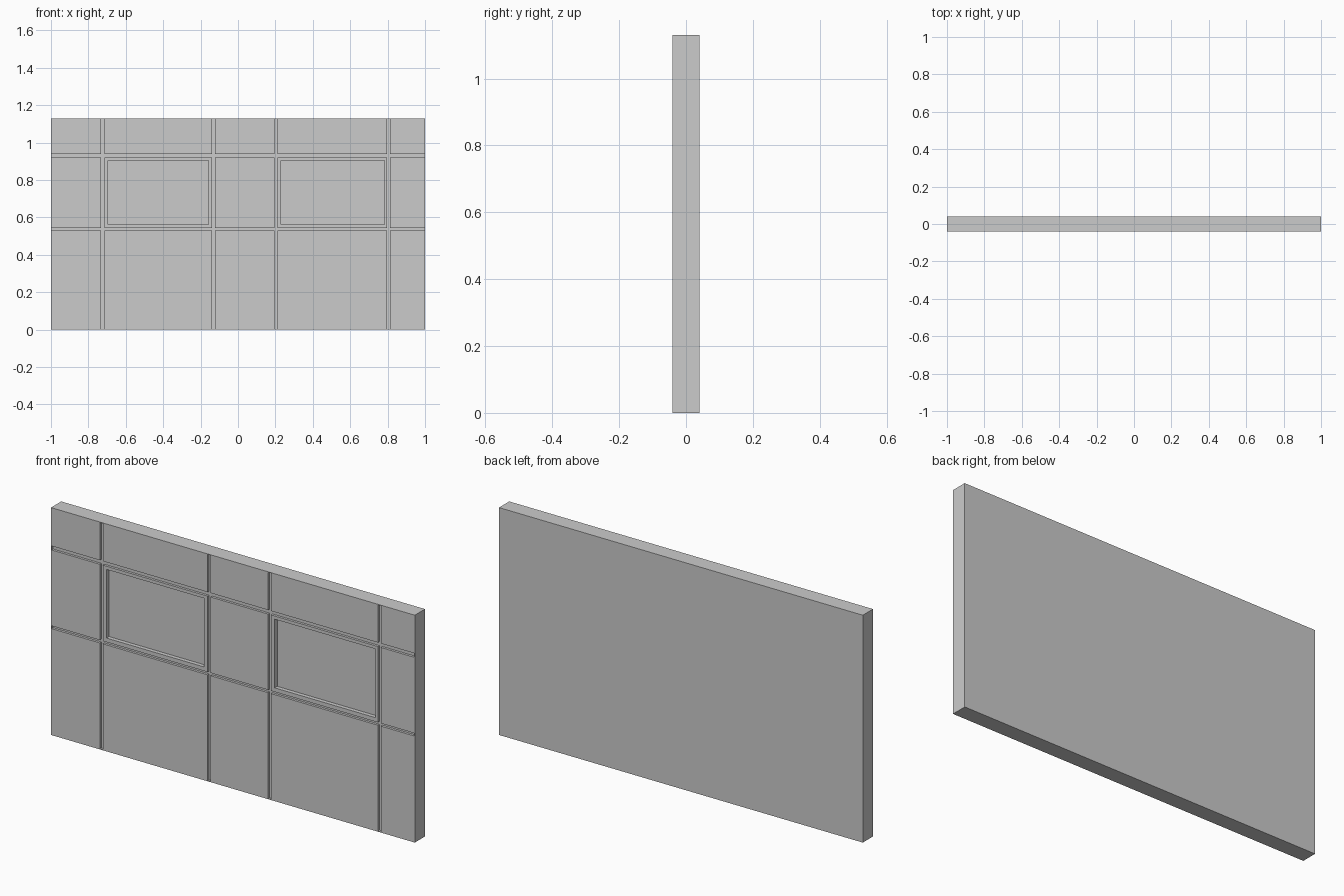
import bpy, bmesh

if "Cube" in bpy.data.objects:
    bpy.data.objects.remove(bpy.data.objects["Cube"])

WIDTH, HEIGHT = 2.0, 1.13
FRONT, BACK = -0.04, 0.04
GROOVE, RECESS, RIM = 0.012, 0.02, 0.003

# Groove bands and sunken window rectangles on the front
v_grooves = [(-0.732, -0.715), (-0.139, -0.123), (0.194, 0.21), (0.797, 0.813)]
h_grooves = [(0.529, 0.543), (0.92, 0.94)]
win_x = [(-0.695, -0.158), (0.23, 0.783)]
win_z = (0.563, 0.904)


def within(v, span):
    return span[0] < v < span[1]


def breaks(size0, size1, spans):
    return sorted({size0, size0 + RIM, size1 - RIM, size1, *(v for s in spans for v in s)})


xs = breaks(-WIDTH / 2, WIDTH / 2, v_grooves + win_x)
zs = breaks(0, HEIGHT, h_grooves + [win_z])


def front_y(i, j):
    """Depth of the front surface in a grid cell; outside the slab it is the back."""
    if not (0 <= i < len(xs) - 1 and 0 <= j < len(zs) - 1):
        return BACK
    x, z = (xs[i] + xs[i + 1]) / 2, (zs[j] + zs[j + 1]) / 2
    inside = within(x, (xs[1], xs[-2])) and within(z, (zs[1], zs[-2]))
    if inside and (any(within(x, s) for s in v_grooves) or any(within(z, s) for s in h_grooves)):
        return FRONT + GROOVE
    if within(z, win_z) and any(within(x, s) for s in win_x):
        return FRONT + RECESS
    return FRONT


bm = bmesh.new()


def quad(*pts):
    bm.faces.new([bm.verts.new(p) for p in pts])


# Front and back cells
for i in range(len(xs) - 1):
    for j in range(len(zs) - 1):
        for y in (front_y(i, j), BACK):
            quad((xs[i], y, zs[j]), (xs[i + 1], y, zs[j]),
                 (xs[i + 1], y, zs[j + 1]), (xs[i], y, zs[j + 1]))

# Walls wherever neighbouring cells differ in depth (outer sides included)
for i in range(len(xs)):
    for j in range(len(zs) - 1):
        a, b = front_y(i - 1, j), front_y(i, j)
        if a != b:
            quad((xs[i], a, zs[j]), (xs[i], b, zs[j]), (xs[i], b, zs[j + 1]), (xs[i], a, zs[j + 1]))
for i in range(len(xs) - 1):
    for j in range(len(zs)):
        a, b = front_y(i, j - 1), front_y(i, j)
        if a != b:
            quad((xs[i], a, zs[j]), (xs[i], b, zs[j]), (xs[i + 1], b, zs[j]), (xs[i + 1], a, zs[j]))

bmesh.ops.remove_doubles(bm, verts=bm.verts, dist=1e-5)
bmesh.ops.recalc_face_normals(bm, faces=bm.faces)

mesh = bpy.data.meshes.new("wall_panel")
bm.to_mesh(mesh)
bm.free()
bpy.context.collection.objects.link(bpy.data.objects.new("wall_panel", mesh))
